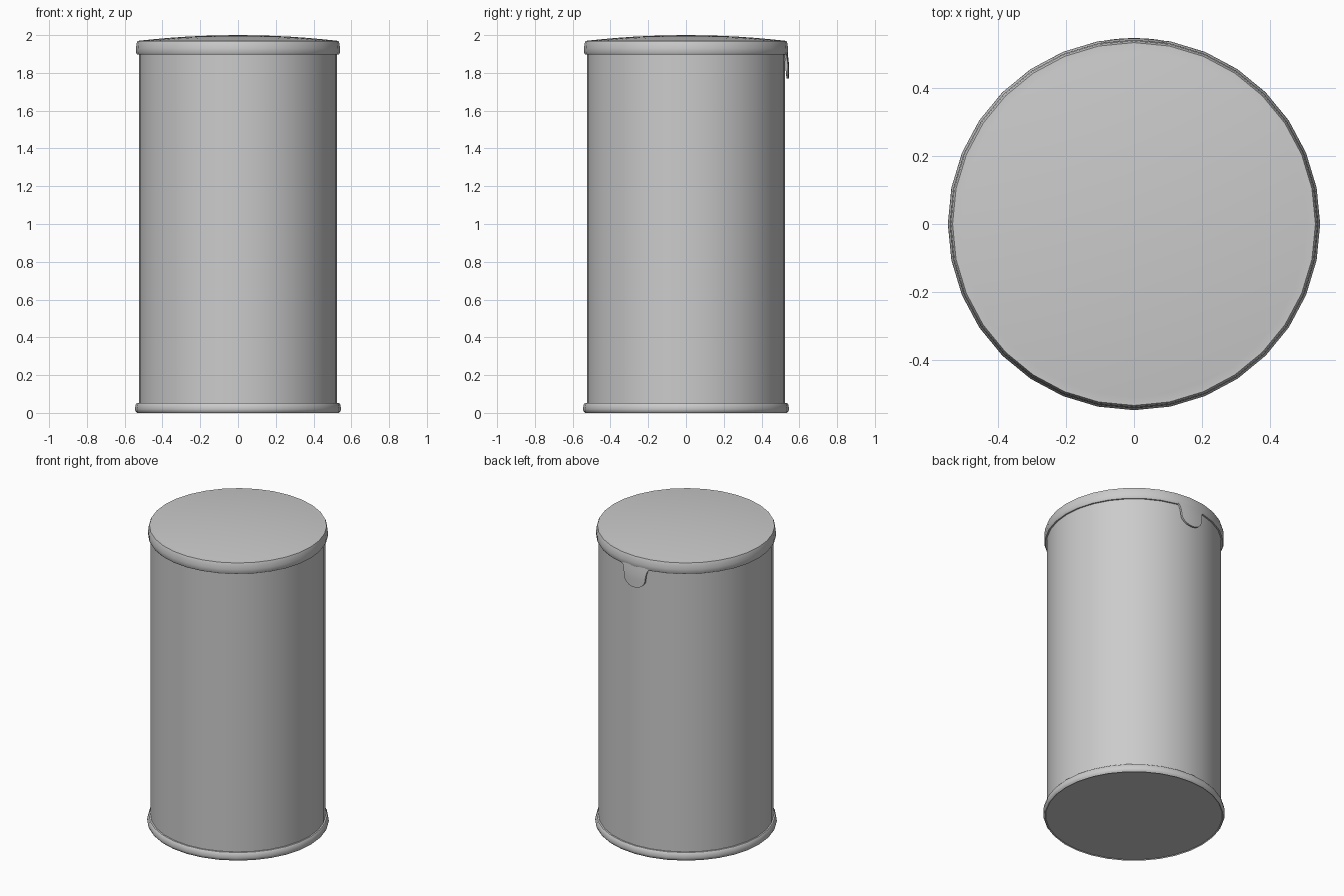
import bpy, bmesh, math

if "Cube" in bpy.data.objects:
    bpy.data.objects.remove(bpy.data.objects["Cube"])

SIDES = 32


def finish(name, bm, angle=35):
    bmesh.ops.remove_doubles(bm, verts=bm.verts, dist=1e-5)
    bmesh.ops.recalc_face_normals(bm, faces=bm.faces)
    mesh = bpy.data.meshes.new(name)
    bm.to_mesh(mesh)
    bm.free()
    obj = bpy.data.objects.new(name, mesh)
    bpy.context.collection.objects.link(obj)
    bpy.ops.object.select_all(action='DESELECT')
    obj.select_set(True)
    bpy.context.view_layer.objects.active = obj
    bpy.ops.object.shade_smooth_by_angle(angle=math.radians(angle))
    return obj


def lathe(name, profile):
    """Revolve (radius, z) points around the z axis."""
    bm = bmesh.new()
    verts = [bm.verts.new((r, 0, z)) for r, z in profile]
    edges = [bm.edges.new(p) for p in zip(verts, verts[1:])]
    bmesh.ops.spin(bm, geom=verts + edges, cent=(0, 0, 0), axis=(0, 0, 1),
                   angle=math.tau, steps=SIDES, use_duplicate=False)
    return finish(name, bm)


# straight canister wall
lathe("canister_body", [(0.525, 0.03), (0.525, 1.93)])

# rolled rim and flat bottom
lathe("base_rim", [(0, 0.005), (0.53, 0.005), (0.535, 0), (0.542, 0.008),
                   (0.546, 0.02), (0.541, 0.045), (0.535, 0.053), (0.524, 0.053)])

# lid: rounded skirt and shallow dome
dome = [(0.525 * math.sin(t * math.pi / 12), 1.97 + 0.03 * math.cos(t * math.pi / 12) ** 2)
        for t in range(6, -1, -1)]
lathe("domed_lid", [(0.524, 1.897), (0.534, 1.897), (0.54, 1.907), (0.54, 1.93),
                    (0.537, 1.957), (0.532, 1.97)] + dome)

# rounded pull tab at the back, following the wall
outline = [(0.105, 1.91), (0.088, 1.89), (0.08, 1.86), (0.077, 1.83)]
outline += [(0.077 * math.cos(a * math.pi / 12), 1.83 - 0.06 * math.sin(a * math.pi / 12))
            for a in range(1, 6)] + [(0, 1.77)]
bm = bmesh.new()
layers = []
for inner in (0, 0.012):
    rows = []
    for w, z in outline:
        radius = 0.538 + 0.007 * min(1, (1.91 - z) / 0.06) - inner
        row = []
        for k in range(-3, 4):
            x = w * k / 3
            row.append(bm.verts.new((x, math.sqrt(radius ** 2 - x * x), z)))
        rows.append(row)
    for a, b in zip(rows, rows[1:]):
        for k in range(6):
            bm.faces.new((a[k], a[k + 1], b[k + 1], b[k]))
    layers.append(rows)
for a, b in zip(*[list(zip(r, r[1:])) for r in layers]):
    for side in (0, -1):
        bm.faces.new((a[0][side], a[1][side], b[1][side], b[0][side]))
bmesh.ops.dissolve_degenerate(bm, dist=1e-5, edges=bm.edges)
finish("pull_tab", bm)
